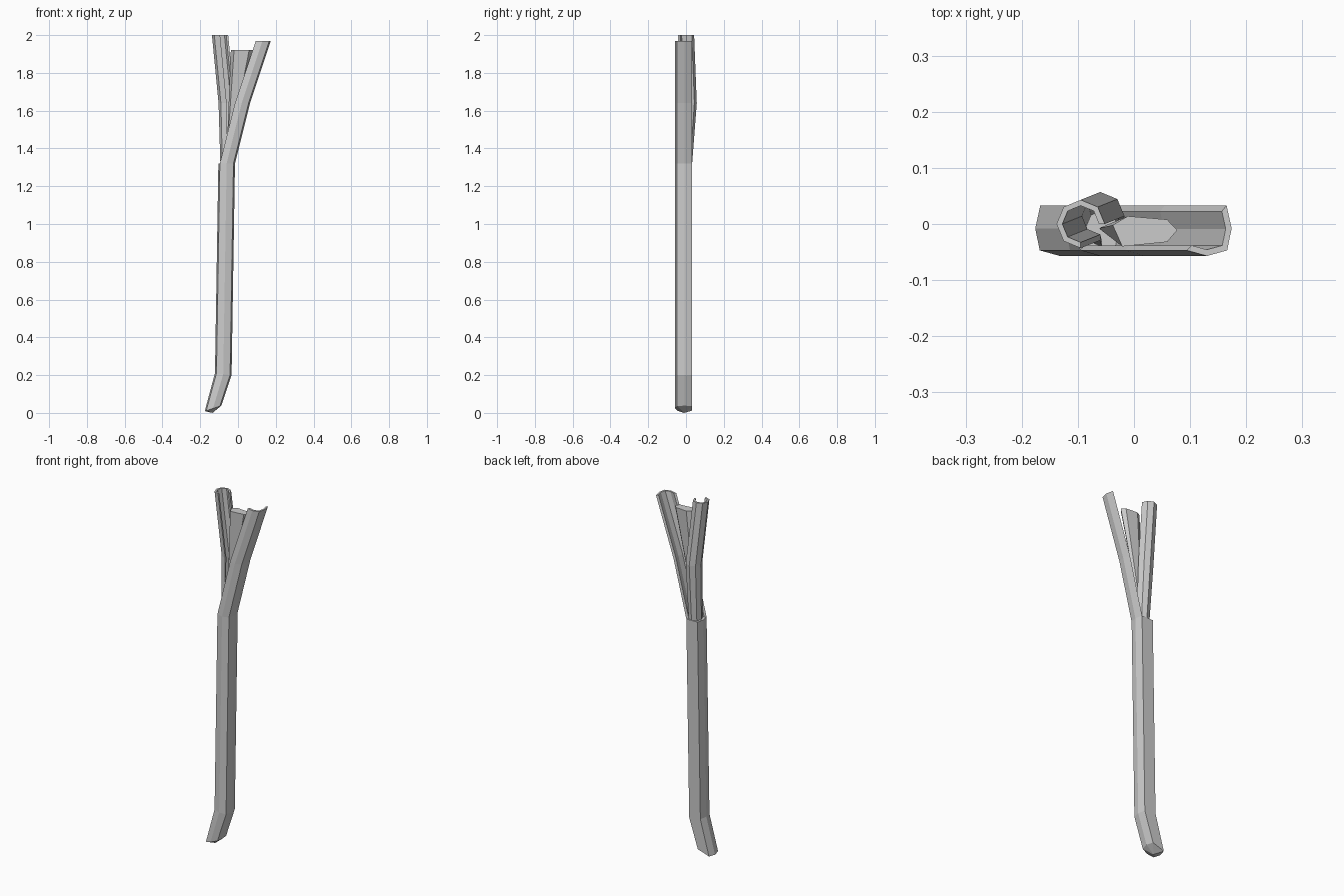
import bpy, bmesh, math
from mathutils import Vector

if "Cube" in bpy.data.objects:
    bpy.data.objects.remove(bpy.data.objects["Cube"])

# Flat-backed seven-sided stem outline (x, y), centred on the stem axis
STEM = [(0.035, 0.033), (0.044, -0.008), (0.036, -0.047), (0, -0.057),
        (-0.036, -0.047), (-0.044, -0.008), (-0.035, 0.033)]


def loft(name, rings, tip=None):
    """Skin equal-sized closed rings of points; tip closes the bottom as a cone."""
    bm = bmesh.new()
    loops = [[bm.verts.new(p) for p in r] for r in rings]
    n = len(rings[0])
    for a, b in zip(loops, loops[1:]):
        for i in range(n):
            j = (i + 1) % n
            bm.faces.new((a[i], a[j], b[j], b[i]))
    bm.faces.new(loops[-1])
    if tip is None:
        bm.faces.new(loops[0])
    else:
        t = bm.verts.new(tip)
        for i in range(n):
            bm.faces.new((loops[0][i], loops[0][(i + 1) % n], t))
    bmesh.ops.recalc_face_normals(bm, faces=bm.faces)
    me = bpy.data.meshes.new(name)
    bm.to_mesh(me)
    bm.free()
    ob = bpy.data.objects.new(name, me)
    bpy.context.collection.objects.link(ob)
    return ob


def ring(profile, c, s=1.0, slope=0.0):
    return [Vector((c[0] + x * s, c[1] + y * s, c[2] + x * slope)) for x, y in profile]


def channel(outer, centre=(0, 0), k=0.76):
    """Thin-walled open outline: outer side out, inner side back."""
    cx, cy = centre
    inner = [(cx + (x - cx) * k, cy + (y - cy) * k) for x, y in outer]
    return outer + inner[::-1]


# Main stem with kicked foot and shallow pointed underside
loft("stem", [ring(STEM, (-0.132, 0, 0.024), slope=0.33),
              ring(STEM, (-0.078, 0, 0.205), slope=-0.12),
              ring(STEM, (-0.060, 0, 1.32))], tip=(-0.135, -0.01, 0.0))

# Right split branch: continues the stem, open towards back left
right = channel(STEM[:5], (0, -0.01))
loft("right_branch", [ring(right, c) for c in
                      [(-0.060, 0, 1.32), (0.020, 0, 1.64), (0.130, 0, 1.97)]])

# Left split branch: octagonal channel, open towards front right
octo = [(math.cos(a * math.pi / 4), math.sin(a * math.pi / 4)) for a in range(7)]
left = channel(octo)
loft("left_branch", [ring(left, c, s) for c, s in
                     [((-0.057, -0.005, 1.30), 0.036),
                      ((-0.060, 0.014, 1.64), 0.043),
                      ((-0.095, 0.000, 2.00), 0.043)]])

# Middle shoot: flattened wedge spreading from the fork
flat = [(0.058, 0.003), (0.04, 0.022), (-0.03, 0.028),
        (-0.057, 0.012), (-0.04, -0.026), (0.04, -0.018)]
loft("middle_shoot", [ring(flat, (-0.058, -0.008, 1.34), 0.06),
                      ring(flat, (0.019, -0.014, 1.92))])
